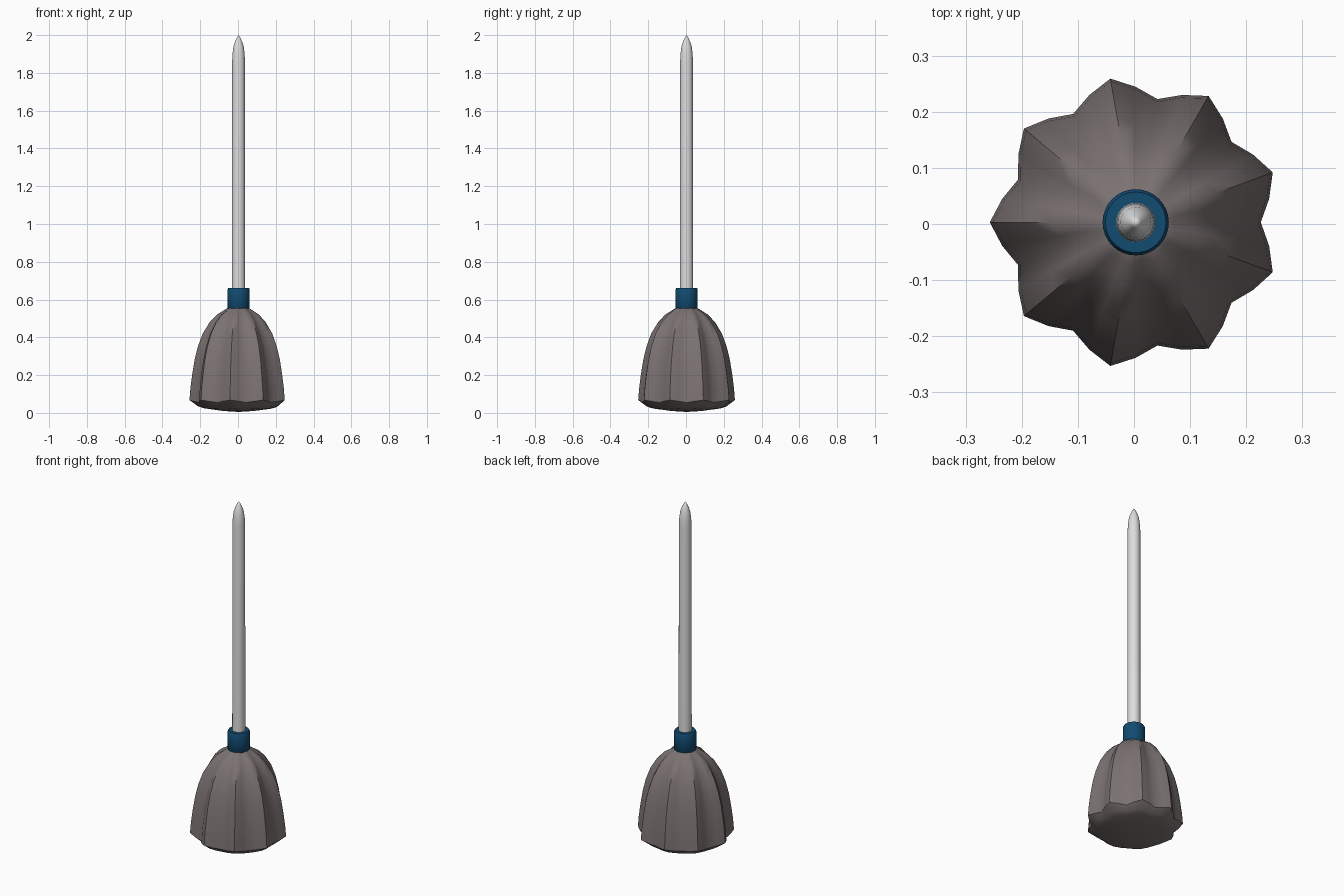
import bpy, bmesh, math

if "Cube" in bpy.data.objects:
    bpy.data.objects.remove(bpy.data.objects["Cube"])

AX, AY = 0.003, 0.003  # common axis of all parts


def material(name, rgb):
    m = bpy.data.materials.new(name)
    m.diffuse_color = (*rgb, 1)
    m.use_nodes = True
    m.node_tree.nodes["Principled BSDF"].inputs["Base Color"].default_value = m.diffuse_color
    return m


def lathe(name, profile, n, mat, radius, angle, phase=0.0):
    """Spin (z, ...) rows; radius(row, i) gives r; first and last rows become poles."""
    bm = bmesh.new()
    rings = []
    for row in profile[1:-1]:
        ring = []
        for i in range(n):
            a = phase + 2 * math.pi * i / n
            r, z = radius(row, i)
            ring.append(bm.verts.new((AX + r * math.cos(a), AY + r * math.sin(a), z)))
        rings.append(ring)
    bottom = bm.verts.new((AX, AY, profile[0][0]))
    top = bm.verts.new((AX, AY, profile[-1][0]))
    for i in range(n):
        j = (i + 1) % n
        bm.faces.new((bottom, rings[0][j], rings[0][i]))
        bm.faces.new((top, rings[-1][i], rings[-1][j]))
        for a, b in zip(rings, rings[1:]):
            bm.faces.new((a[i], a[j], b[j], b[i]))
    bmesh.ops.recalc_face_normals(bm, faces=bm.faces)
    me = bpy.data.meshes.new(name)
    bm.to_mesh(me)
    bm.free()
    ob = bpy.data.objects.new(name, me)
    bpy.context.collection.objects.link(ob)
    me.materials.append(mat)
    bpy.ops.object.select_all(action='DESELECT')
    ob.select_set(True)
    bpy.context.view_layer.objects.active = ob
    bpy.ops.object.shade_smooth_by_angle(angle=math.radians(angle))
    return ob


def plain(row, i):
    return row[1], row[0]


def fluted(row, i):
    # nine ridges: even quarter of each period is a ridge, opposite is a valley
    z, ridge, valley, zv = row
    t = (0, 0.5, 1, 0.5)[i % 4]
    return ridge + (valley - ridge) * t, z + (zv - z) * t


grey = material("light_grey", (0.72, 0.72, 0.72))
brown = material("grey_brown", (0.2, 0.17, 0.168))
blue = material("dark_blue", (0.006, 0.07, 0.165))

# Fluted mop head: z, ridge radius, valley radius, valley z
lathe("mop_head", [
    (0.005,), (0.01, 0.08, 0.08, 0.01), (0.025, 0.185, 0.17, 0.022),
    (0.035, 0.215, 0.2, 0.03), (0.068, 0.26, 0.223, 0.055),
    (0.13, 0.255, 0.218, 0.13), (0.2, 0.246, 0.21, 0.2), (0.28, 0.233, 0.197, 0.28),
    (0.35, 0.216, 0.181, 0.35), (0.42, 0.19, 0.156, 0.42), (0.48, 0.153, 0.126, 0.48),
    (0.52, 0.115, 0.097, 0.52), (0.545, 0.075, 0.066, 0.545),
    (0.56, 0.05, 0.05, 0.56), (0.565,)],
    36, brown, fluted, 50, math.radians(20))

# Collar with softened rims
lathe("collar", [(0.547,), (0.547, 0.054), (0.553, 0.059), (0.653, 0.059),
                 (0.662, 0.054), (0.662, 0.03), (0.662,)], 32, blue, plain, 40)

# Handle with a pointed tip
lathe("handle", [(0.55,), (0.55, 0.035), (1.86, 0.034), (1.9, 0.032), (1.94, 0.027),
                 (1.965, 0.019), (1.985, 0.01), (2.0,)], 24, grey, plain, 40)
for ob in bpy.data.objects:  # rest exactly on the ground
    ob.location.z = 0.0
